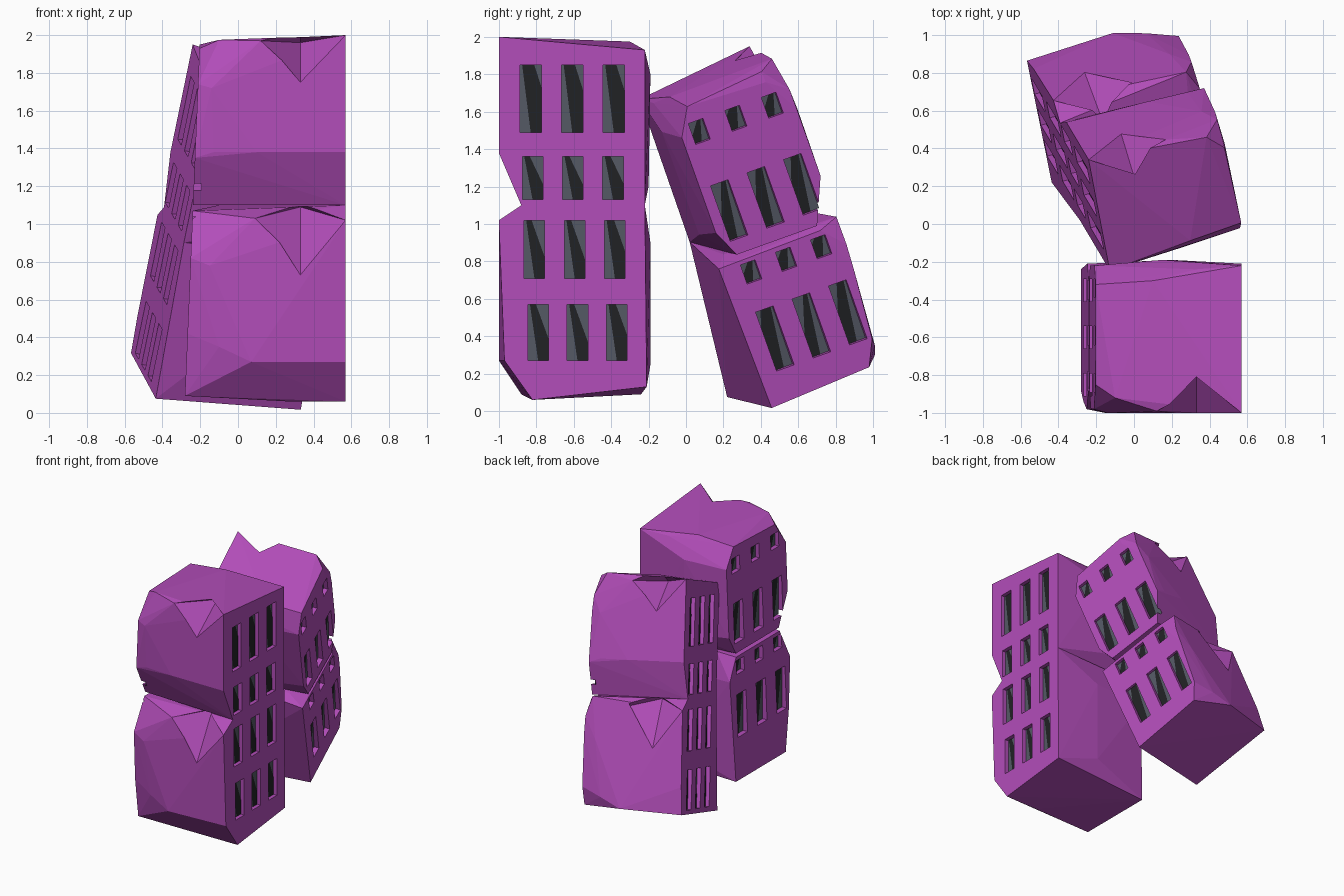
import bpy, bmesh, random
from mathutils import Matrix, Vector

if "Cube" in bpy.data.objects:
    bpy.data.objects.remove(bpy.data.objects["Cube"])

random.seed(4)


def material(name, rgb):
    m = bpy.data.materials.new(name)
    m.diffuse_color = (*rgb, 1)
    m.use_nodes = True
    m.node_tree.nodes["Principled BSDF"].inputs["Base Color"].default_value = m.diffuse_color
    return m


PURPLE = material("purple_wall", (0.45, 0.075, 0.49))
SLATE = material("slate_pane", (0.09, 0.10, 0.13))
DARK = material("dark_pane", (0.015, 0.016, 0.018))


def finish(bm, name, mat):
    bmesh.ops.recalc_face_normals(bm, faces=bm.faces)
    me = bpy.data.meshes.new(name)
    bm.to_mesh(me)
    bm.free()
    me.materials.append(mat)
    ob = bpy.data.objects.new(name, me)
    bpy.context.collection.objects.link(ob)
    return ob


def hull(name, pts, M):
    bm = bmesh.new()
    for p in pts:
        bm.verts.new(M @ Vector(p))
    res = bmesh.ops.convex_hull(bm, input=bm.verts)
    junk = {g for g in res["geom_interior"] + res["geom_unused"]
            if isinstance(g, bmesh.types.BMVert)}
    bmesh.ops.delete(bm, geom=list(junk), context="VERTS")
    bmesh.ops.dissolve_limit(bm, angle_limit=0.01, verts=bm.verts, edges=bm.edges)
    return finish(bm, name, PURPLE)


def subtract(body, cutter):
    cutter.hide_render = True
    mod = body.modifiers.new("cut", "BOOLEAN")
    mod.operation, mod.solver, mod.object = "DIFFERENCE", "EXACT", cutter
    bpy.context.view_layer.objects.active = body
    bpy.ops.object.modifier_apply(modifier=mod.name)
    bpy.data.objects.remove(cutter)


def facet_x(z):
    """The faceted window wall leans in slightly as it rises."""
    return -.285 + .042 * z


def facet_wall(pairs):
    return [(facet_x(z), y, z) for y, z in pairs]


# Corners shared by both towers
LOWER = [(.57, -1, 1.02), (.57, -.88, 1.1), (.57, -.22, 1.1),
         (.07, -1, .27), (.33, -1, .73), (-.1, -.98, .35), (-.15, -1, .78),
         (.09, -.98, 1.03), (-.1, -.25, 1.1), (.2, -.19, .9), (.2, -.19, .25)]
LOWER += facet_wall([(-.94, .42), (-.98, .82), (-.86, 1.07)])
UPPER = [(.57, y, z) for y, z in
         [(-1, 2.0), (-.22, 1.93), (-1, 1.38), (-.88, 1.1), (-.22, 1.1)]]
UPPER += facet_wall([(-.85, 1.1), (-.3, 1.1), (-.98, 1.35), (-.98, 1.74),
                     (-.85, 1.93), (-.32, 1.95), (-.22, 1.8), (-.22, 1.25)])
UPPER += [(.33, -1, 1.75), (.1, -1, 1.38), (-.13, -.99, 1.38), (-.14, -1, 1.72),
          (.12, -.99, 1.97), (-.1, -.92, 1.975), (.1, -.3, 1.975),
          (.33, -.24, 1.93), (.15, -.19, 1.8), (.15, -.2, 1.2)]

# Corners where the two towers differ
EXTRA = {
    ("upright", "lower"): [(.57, -.82, .06), (.57, -.21, .13), (.57, -.97, .27),
                           (.28, -.82, .06)]
    + facet_wall([(-.88, .09), (-.24, .09), (-.21, .9), (-.3, 1.07)]),
    ("upright", "upper"): [],
    ("leaning", "lower"): [(.57, -.95, .24), (.57, -.12, .23), (.57, -.98, .45),
                           (.28, -.84, .26), (-.18, -1, 1.1), (-.24, -.99, .95)]
    + facet_wall([(-.86, .28), (-.18, .25), (-.16, 1.06)]),
    ("leaning", "upper"): [(-.1, -.96, 2.02), (-.19, -.85, 1.99), (-.2, -.98, 1.85)],
}
# Dents beside the facade's peaked corners
DENT = {"lower": [(.57, -1, 1.02), (.09, -.98, 1.03), (.33, -.8, 1.09),
                  (.33, -1, .73), (.33, -1.12, 1.2)],
        "upper": [(.57, -1, 2.0), (.12, -.99, 1.97), (.33, -.74, 1.96),
                  (.33, -1, 1.75), (.33, -1.12, 2.12)]}

# Window rows: (low z, high z, first y, spacing, half width)
FLAT = {"lower": [(.27, .57, -.79, .21, .055), (.71, 1.02, -.81, .215, .055)],
        "upper": [(1.13, 1.36, -.82, .215, .055), (1.49, 1.85, -.83, .222, .057)]}
FACET = {"lower": [(.43, .77, -.85, .25, .06), (.93, 1.04, -.83, .24, .05)],
         "upper": [(1.18, 1.50, -.85, .25, .06), (1.74, 1.86, -.84, .25, .05)]}
DEPTH = 0.035


def box(bm, x0, x1, y0, y1, z0, z1, M):
    m = Matrix.Translation(((x0 + x1) / 2, (y0 + y1) / 2, (z0 + z1) / 2))
    m = m @ Matrix.Diagonal((abs(x1 - x0), y1 - y0, z1 - z0, 1))
    bmesh.ops.create_cube(bm, size=1, matrix=M @ m)


def face(bm, x, yz, M):
    bm.faces.new([bm.verts.new(M @ Vector((x, y, z))) for y, z in yz])


def add_block(label, level, pts, M):
    body = hull(f"{label}_{level}_block", pts + EXTRA[label, level], M)
    subtract(body, hull("dent_cutter", DENT[level], M))
    cut, panes, dark = bmesh.new(), bmesh.new(), bmesh.new()
    for side, rows in ((1, FLAT[level]), (-1, FACET[level])):
        for z0, z1, first, step, w in rows:
            x = .57 if side == 1 else facet_x((z0 + z1) / 2)
            for i in range(3):
                y = first + i * step
                y0, y1 = y - w, y + w
                floor = x - side * DEPTH
                box(cut, floor, x + side * .08, y0, y1, z0, z1, M)
                face(panes, floor + side * .002,
                     [(y0, z0), (y1, z0), (y1, z1), (y0, z1)], M)
                # Dark broken patch on the pane
                k = random.uniform(.3, .7)
                face(dark, floor + side * .005,
                     [(y0 + .2 * w, z1), (y0 + 2 * w * k, z1),
                      (y1, z0 + (z1 - z0) * k), (y1, z0), (y, z0)], M)
    # Recess the windows
    subtract(body, finish(cut, "window_cutter", PURPLE))
    finish(panes, f"{label}_{level}_panes", SLATE)
    finish(dark, f"{label}_{level}_dark_panes", DARK)


# Leaning copy: turned round, with its facade corner as the pivot
X, V, U = (-.916, -.234, .111), (.16, -.78, -.28), (.19, -.32, .92)
lean = Matrix((X, V, U)).transposed().to_4x4()
lean = Matrix.Translation((-.24, .34, 1.95)) @ lean @ Matrix.Translation((-.57, 1, -2))

for label, M in (("upright", Matrix.Identity(4)), ("leaning", lean)):
    add_block(label, "lower", LOWER, M)
    add_block(label, "upper", UPPER, M)
